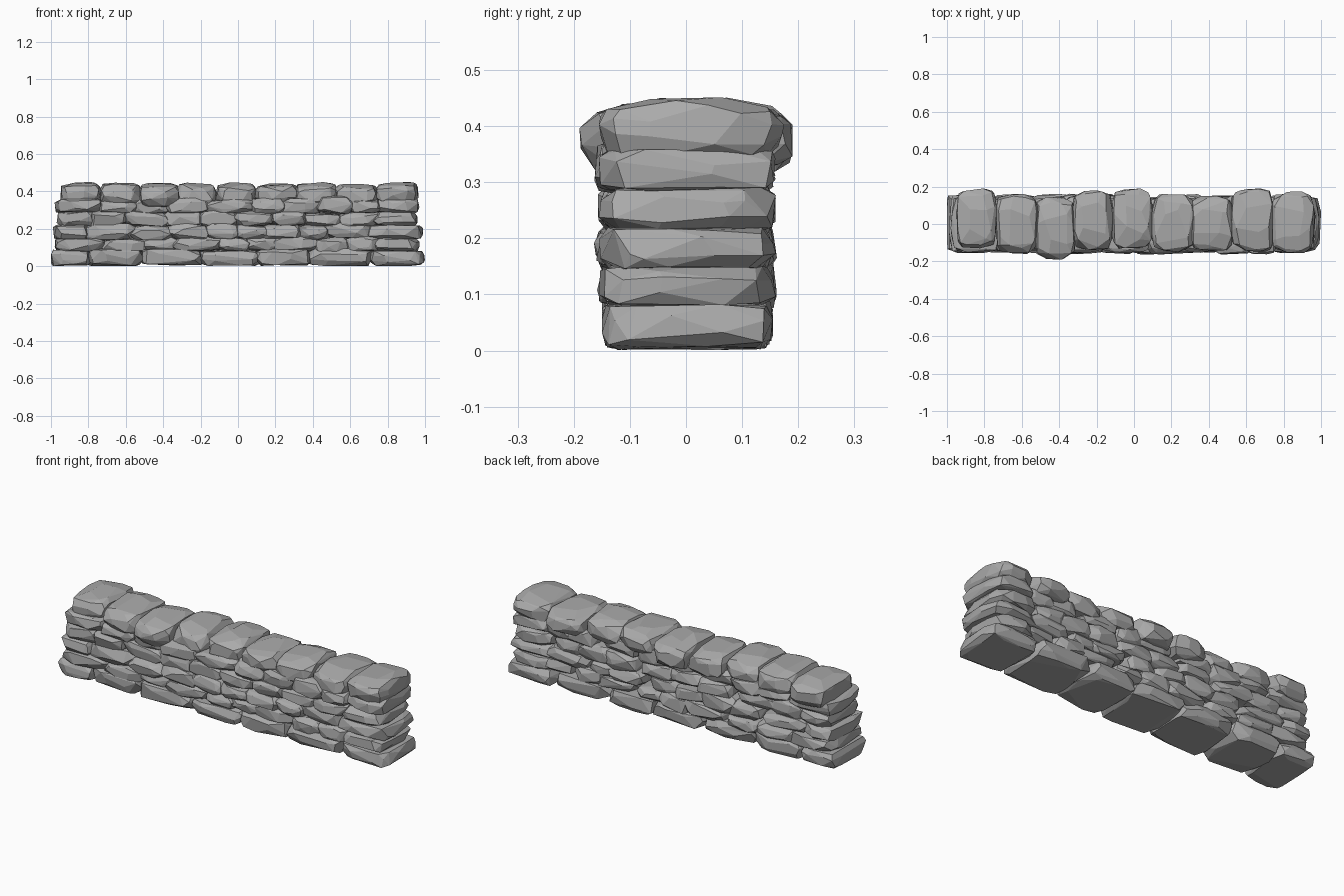
import bpy, bmesh, math, random
from mathutils import Vector, Matrix

cube = bpy.data.objects.get("Cube")
if cube:
    bpy.data.objects.remove(cube, do_unlink=True)

random.seed(12)

stone_grey = bpy.data.materials.new("stone_grey")
stone_grey.use_nodes = True
stone_grey.diffuse_color = (0.4, 0.4, 0.4, 1)
stone_grey.node_tree.nodes["Principled BSDF"].inputs["Base Color"].default_value = (0.4, 0.4, 0.4, 1)


def stone(name, x, y, z, power=5, jitter=0.1, tilt=3, crown=0):
    """Rough faceted stone filling the given x, y and z ranges."""
    low, high = (Vector(v) for v in zip(x, y, z))
    centre, half = (low + high) / 2, (high - low) / 2
    levels = (-1, -0.4, 0.4, 1)
    points = []
    for a in levels:
        for b in levels:
            for c in levels:
                if max(abs(a), abs(b), abs(c)) < 1:
                    continue
                p = Vector((a, b, c))
                p += Vector([random.uniform(-0.22, 0.22) for _ in range(3)])
                # Push onto a rounded box, then chip it
                p /= sum(abs(v) ** power for v in p) ** (1 / power)
                p *= 1 - random.uniform(0, jitter)
                if p.z > 0:
                    p.z *= 1 - crown * p.y * p.y
                points.append(p)
    for i in range(3):
        lo, hi = min(p[i] for p in points), max(p[i] for p in points)
        for p in points:
            p[i] = ((p[i] - lo) / (hi - lo) * 2 - 1) * half[i]
    turn = Matrix.Rotation(math.radians(random.uniform(-tilt, tilt)), 3, 'Y')
    bm = bmesh.new()
    for p in points:
        q = centre + turn @ p
        q.z = max(q.z, 0)
        q.x = max(-1, min(1, q.x))
        bm.verts.new(q)
    hull = bmesh.ops.convex_hull(bm, input=bm.verts[:])
    spare = [v for v in bm.verts if not v.link_faces]
    bmesh.ops.delete(bm, geom=spare, context='VERTS')
    bmesh.ops.dissolve_limit(bm, angle_limit=math.radians(9), verts=bm.verts[:], edges=bm.edges[:])
    bmesh.ops.recalc_face_normals(bm, faces=bm.faces[:])
    mesh = bpy.data.meshes.new(name)
    bm.to_mesh(mesh)
    bm.free()
    mesh.materials.append(stone_grey)
    obj = bpy.data.objects.new(name, mesh)
    bpy.context.collection.objects.link(obj)


# Footing course of long stones through the full depth
joints = (-1, -0.8, -0.51, -0.2, 0.11, 0.38, 0.71, 0.99)
for i, (a, b) in enumerate(zip(joints, joints[1:])):
    stone(f"footing_stone_{i + 1}", (a - 0.01, b + 0.01), (-0.15, 0.155),
          (0, random.uniform(0.085, 0.1)), power=7, tilt=0.5)

# Middle courses: end stones run through, inner ones lie in two rows
courses = (
    ("second", 0.075, 0.155, (-0.98, -0.72, -0.5, -0.33, -0.1, 0.06, 0.2, 0.42, 0.58, 0.74, 0.97)),
    ("third", 0.14, 0.225, (-0.99, -0.81, -0.56, -0.36, -0.17, 0.0, 0.14, 0.33, 0.47, 0.7, 0.99)),
    ("fourth", 0.21, 0.295, (-0.97, -0.79, -0.6, -0.38, -0.2, -0.01, 0.19, 0.36, 0.55, 0.73, 0.96)),
    ("fifth", 0.28, 0.365, (-0.98, -0.73, -0.55, -0.37, -0.17, 0.08, 0.24, 0.43, 0.61, 0.75, 0.97)),
)
for name, low, high, joints in courses:
    last = len(joints) - 2
    for i, (a, b) in enumerate(zip(joints, joints[1:])):
        if i in (0, last):
            span = (a - 0.02 * (i == last), b + 0.02 * (i == 0))
            stone(f"{name}_course_end_{i + 1}", span, (-0.155, 0.16), (low, high), power=5, tilt=2)
            continue
        for side, front in (("front", True), ("back", False)):
            slip = 0 if front else random.uniform(-0.05, 0.05)
            face = random.uniform(0.14, 0.165)
            depth = (-face, 0.03) if front else (-0.03, face)
            drop, rise = random.uniform(-0.012, 0.006), random.uniform(-0.008, 0.012)
            stone(f"{name}_course_{side}_{i + 1}", (a - 0.02 + slip, b + 0.02 + slip), depth,
                  (low + drop, high + rise), power=4, jitter=0.16, tilt=5)

# Big rounded coping stones: x range, front and back
copings = (
    (-0.95, -0.73, -0.13, 0.19), (-0.74, -0.51, -0.16, 0.16), (-0.53, -0.31, -0.19, 0.145),
    (-0.33, -0.11, -0.14, 0.18), (-0.12, 0.1, -0.13, 0.19), (0.09, 0.32, -0.15, 0.16),
    (0.3, 0.53, -0.145, 0.15), (0.52, 0.75, -0.15, 0.19), (0.74, 0.965, -0.155, 0.175),
)
for i, (a, b, front, back) in enumerate(copings):
    stone(f"coping_stone_{i + 1}", (a, b), (front, back),
          (random.uniform(0.31, 0.335), random.uniform(0.438, 0.45)),
          power=4.5, jitter=0.07, tilt=3, crown=0.3)
